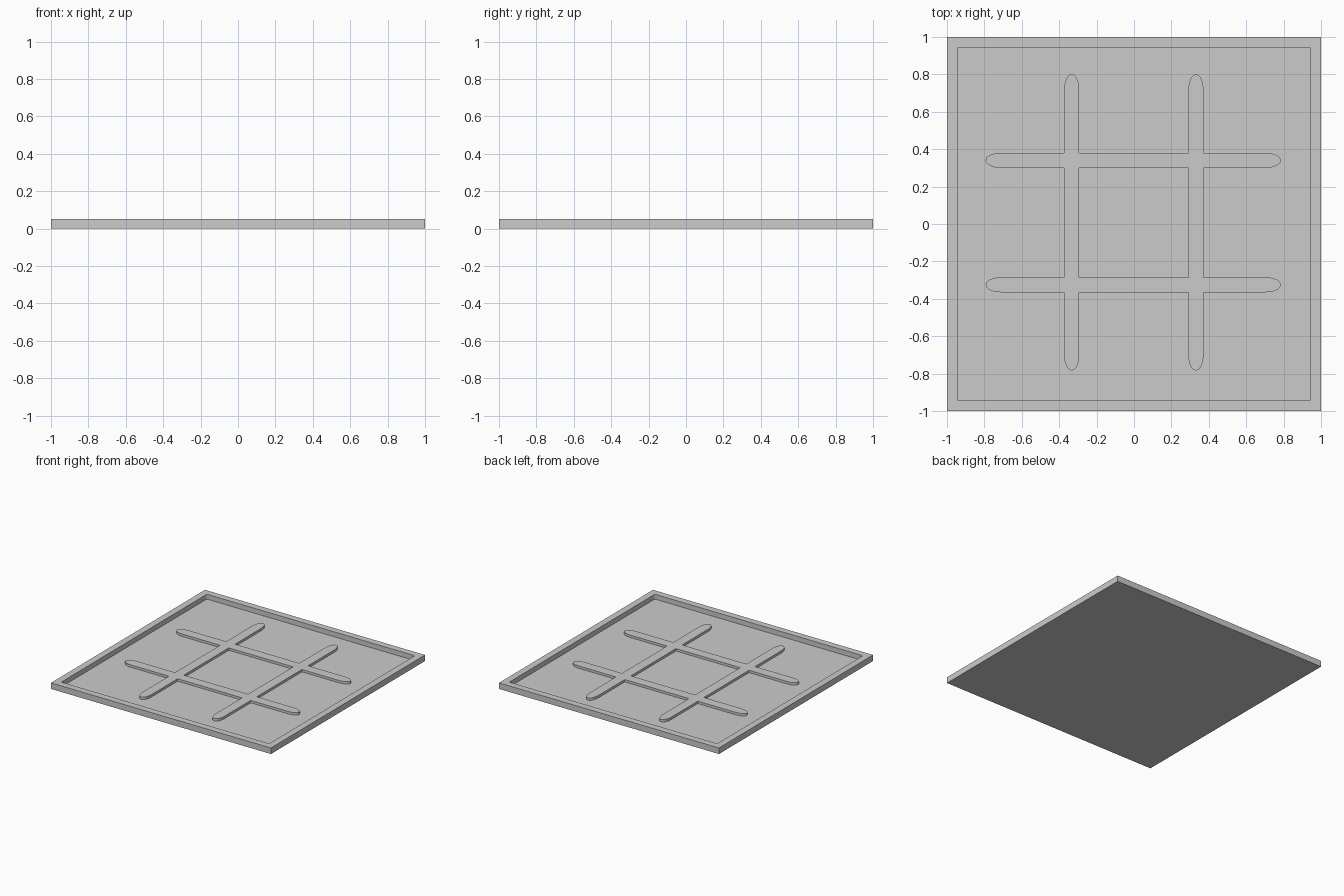
import bpy
import bmesh
from math import cos, sin, pi
from mathutils import Vector

HEIGHT, FLOOR, BAR_TOP = 0.05, 0.01, 0.03
INNER = 0.922      # half width of the recess
TIP, HALF = 0.08, 0.04   # length of a rounded bar end, half width of a bar

cube = bpy.data.objects.get("Cube")
if cube:
    bpy.data.objects.remove(cube, do_unlink=True)

grey = bpy.data.materials.new("light_grey")
grey.use_nodes = True
color = (0.6, 0.6, 0.6, 1)
grey.diffuse_color = color
grey.node_tree.nodes["Principled BSDF"].inputs["Base Color"].default_value = color


def add_object(name, bm):
    mesh = bpy.data.meshes.new(name)
    bmesh.ops.recalc_face_normals(bm, faces=bm.faces)
    bm.to_mesh(mesh)
    bm.free()
    mesh.materials.append(grey)
    obj = bpy.data.objects.new(name, mesh)
    bpy.context.collection.objects.link(obj)
    return obj


# Tray: a flat slab with a sunken floor and slightly rounded inner corners
bm = bmesh.new()
bmesh.ops.create_cube(bm, size=1)
for v in bm.verts:
    v.co = Vector((v.co.x * 2, v.co.y * 2, (v.co.z + 0.5) * HEIGHT))
top = max(bm.faces, key=lambda f: f.calc_center_median().z)
bmesh.ops.inset_individual(bm, faces=[top], thickness=1 - INNER)
sunk = bmesh.ops.extrude_face_region(bm, geom=[top])["geom"]
floor_verts = [g for g in sunk if isinstance(g, bmesh.types.BMVert)]
if top.is_valid:
    bmesh.ops.delete(bm, geom=[top], context='FACES_ONLY')
for v in floor_verts:
    v.co.z = FLOOR
corners = [e for e in bm.edges
           if abs(e.verts[0].co.z - e.verts[1].co.z) > 0.01
           and abs(e.verts[0].co.x) < 0.95]
bmesh.ops.bevel(bm, geom=corners, offset=0.008, segments=3,
                profile=0.5, affect='EDGES')
add_object("tray", bm)


# Raised bars with elliptical ends
def add_bar(name, offset, low, high, vertical):
    bm = bmesh.new()
    outline = []
    for end, start in ((high - TIP, -pi / 2), (low + TIP, pi / 2)):
        for i in range(17):
            a = start + pi * i / 16
            along, across = end + TIP * cos(a), offset + HALF * sin(a)
            outline.append((across, along) if vertical else (along, across))
    face = bm.faces.new([bm.verts.new((x, y, FLOOR - 0.004)) for x, y in outline])
    raised = bmesh.ops.extrude_face_region(bm, geom=[face])["geom"]
    for g in raised:
        if isinstance(g, bmesh.types.BMVert):
            g.co.z = BAR_TOP
    return add_object(name, bm)


grid = add_bar("grid_bars", -0.333, -0.783, 0.8, True)
others = [add_bar("right_bar", 0.331, -0.783, 0.8, True),
          add_bar("back_bar", 0.34, -0.793, 0.785, False),
          add_bar("front_bar", -0.325, -0.793, 0.785, False)]

# Merge the four bars into one crossing grid
for bar in others:
    mod = grid.modifiers.new("join_" + bar.name, 'BOOLEAN')
    mod.operation, mod.solver, mod.object = 'UNION', 'EXACT', bar
bpy.ops.object.select_all(action='DESELECT')
grid.select_set(True)
bpy.context.view_layer.objects.active = grid
for mod in list(grid.modifiers):
    bpy.ops.object.modifier_apply(modifier=mod.name)
for bar in others:
    bpy.data.objects.remove(bar, do_unlink=True)
bpy.ops.object.shade_smooth_by_angle()
